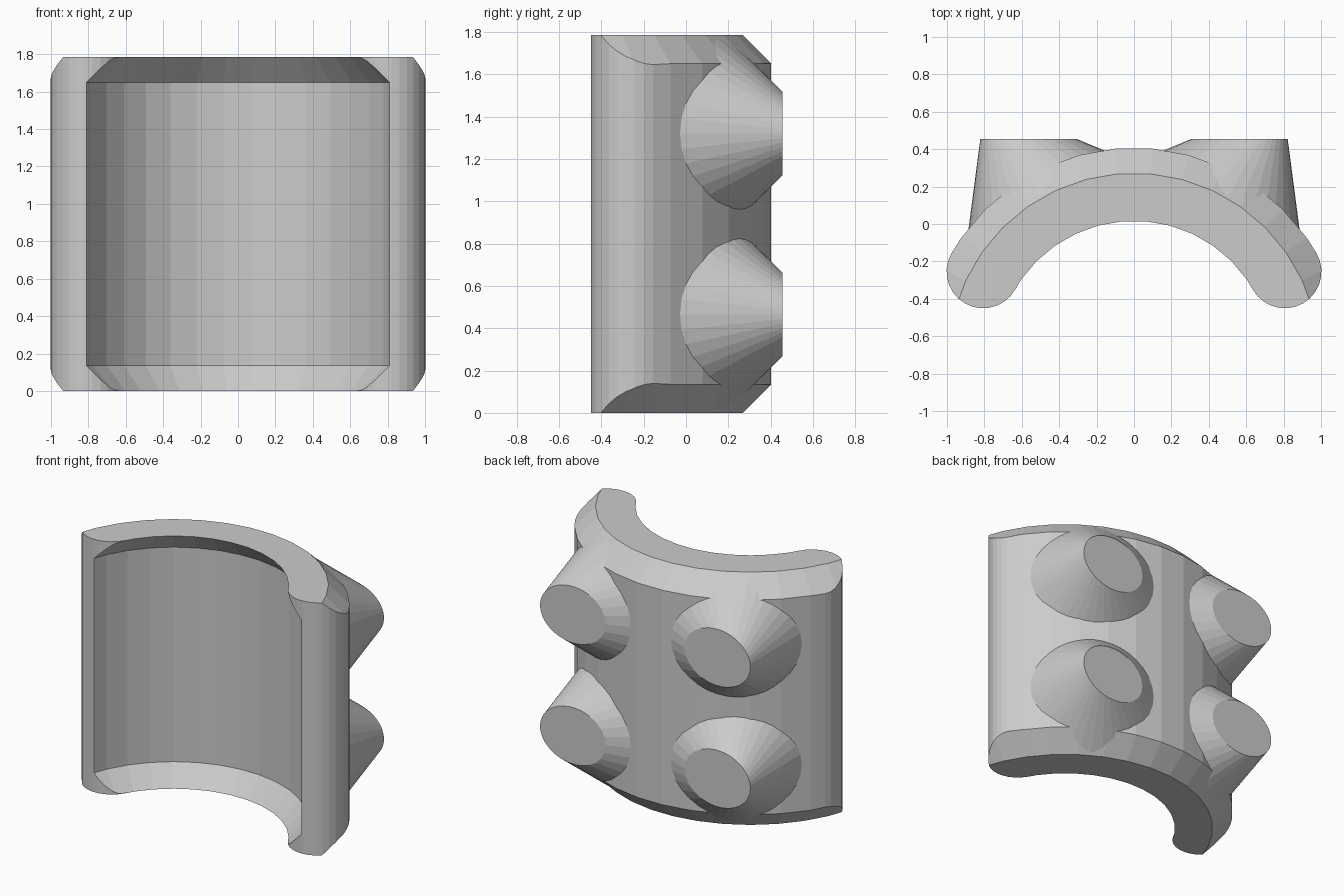
import bpy, bmesh
from math import sin, cos, pi, radians, tan
from mathutils import Vector, Matrix

if "Cube" in bpy.data.objects:
    bpy.data.objects.remove(bpy.data.objects["Cube"], do_unlink=True)

HEIGHT, CENTRE_Y = 1.785, -0.72          # clamp height, arc axis
OUTER, INNER, GROOVE = 1.127, 0.735, 0.857
CHAMFER = 0.135
MID, TIP = (OUTER + INNER) / 2, (OUTER - INNER) / 2

grey = bpy.data.materials.new("plain grey")
grey.use_nodes = True
colour = (0.6, 0.6, 0.6, 1)
grey.diffuse_color = colour
grey.node_tree.nodes["Principled BSDF"].inputs["Base Color"].default_value = colour


def make_object(name, bm):
    bmesh.ops.recalc_face_normals(bm, faces=bm.faces)
    mesh = bpy.data.meshes.new(name)
    bm.to_mesh(mesh)
    bm.free()
    mesh.materials.append(grey)
    obj = bpy.data.objects.new(name, mesh)
    bpy.context.collection.objects.link(obj)
    return obj


def polar(radius, degrees):
    a = radians(degrees)
    return Vector((radius * cos(a), radius * sin(a) + CENTRE_Y, 0))


def turned(name, profile, sides=36):
    """Solid of revolution about the arc axis from (radius, z) pairs."""
    bm = bmesh.new()
    rings = [[bm.verts.new(polar(r, 5 + 360 * i / sides) + Vector((0, 0, z)))
              for i in range(sides)] for r, z in profile]
    for low, high in zip(rings, rings[1:]):
        for i in range(sides):
            j = (i + 1) % sides
            bm.faces.new((low[i], low[j], high[j], high[i]))
    bm.faces.new(rings[0])
    bm.faces.new(rings[-1])
    return make_object(name, bm)


# Curved shell: an arc with rounded ends, extruded upwards
def tip(degrees, start):
    middle = polar(MID, degrees)
    return [middle + Vector((cos(a), sin(a), 0)) * TIP
            for a in (radians(start + 180 * i / 14) for i in range(15))]


outline = [polar(OUTER, a) for a in range(35, 150, 10)]
outline += tip(150, 150)
outline += [polar(INNER, a) for a in range(145, 30, -10)]
outline += tip(30, 210)
bm = bmesh.new()
base = bm.faces.new([bm.verts.new(p) for p in outline])
top = bmesh.ops.extrude_face_region(bm, geom=[base])["geom"]
bmesh.ops.translate(bm, vec=(0, 0, HEIGHT),
                    verts=[g for g in top if isinstance(g, bmesh.types.BMVert)])
shell = make_object("curved_shell", bm)

# Cutters: outer chamfers and the recessed inner groove
e = 0.1
edge = OUTER - CHAMFER
barrel = turned("chamfer_cutter", [(edge - e, -e), (edge + 0.4, 0.4),
                                   (edge + 0.4, HEIGHT - 0.4), (edge - e, HEIGHT + e)])
lip = INNER + 0.002
slope = (GROOVE - lip) / CHAMFER
spool = turned("groove_cutter", [(lip - slope * e, -e), (GROOVE, CHAMFER),
                                 (GROOVE, HEIGHT - CHAMFER), (lip - slope * e, HEIGHT + e)])
for cutter, operation in ((barrel, 'INTERSECT'), (spool, 'DIFFERENCE')):
    mod = shell.modifiers.new(operation.title(), 'BOOLEAN')
    mod.object, mod.operation, mod.solver = cutter, operation, 'EXACT'
bpy.context.view_layer.update()
result = bpy.data.meshes.new_from_object(
    shell.evaluated_get(bpy.context.evaluated_depsgraph_get()))
shell.modifiers.clear()
shell.data = result
result.materials.clear()
result.materials.append(grey)
for cutter in (barrel, spool):
    bpy.data.objects.remove(cutter, do_unlink=True)

# Four radial cones on the back, cut flat by one plane
APEX, DEPTH, BACK = 1.59, 0.592, 0.455
for side, sign in (("left", 1), ("right", -1)):
    for level, z in (("lower", 0.465), ("upper", HEIGHT - 0.465)):
        direction = Vector((sign * sin(pi / 6), cos(pi / 6), 0))
        place = Vector((0, CENTRE_Y, z)) + direction * (APEX - DEPTH / 2)
        bm = bmesh.new()
        bmesh.ops.create_cone(
            bm, cap_ends=True, segments=36, radius1=DEPTH * tan(radians(37.5)),
            radius2=0, depth=DEPTH,
            matrix=Matrix.Translation(place)
            @ direction.to_track_quat('Z', 'Y').to_matrix().to_4x4())
        cut = bmesh.ops.bisect_plane(bm, geom=bm.verts[:] + bm.edges[:] + bm.faces[:],
                                     plane_co=(0, BACK, 0), plane_no=(0, 1, 0),
                                     clear_outer=True)["geom_cut"]
        bmesh.ops.contextual_create(
            bm, geom=[g for g in cut if isinstance(g, bmesh.types.BMEdge)])
        make_object(f"{level}_{side}_stud", bm)
